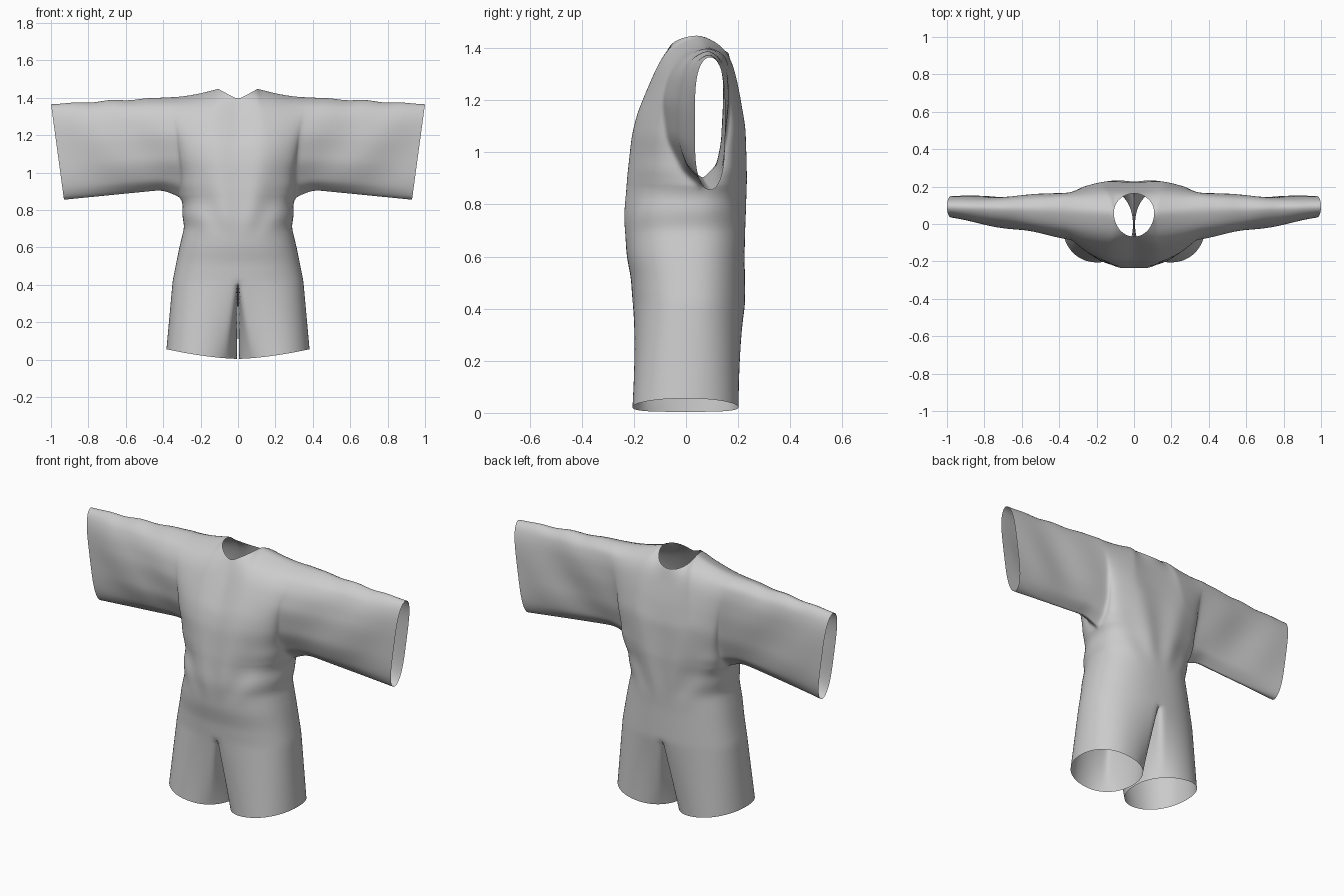
import bpy, bmesh, math
from math import sin, cos, pi, atan2

if "Cube" in bpy.data.objects:
    bpy.data.objects.remove(bpy.data.objects["Cube"])

N, M, R = 16, 5, 20          # columns per panel, neck columns, upper rows
Z0 = 0.865                   # underarm height
CROTCH = 0.42
TOP = 1.405                  # shoulder height at the armhole


def curve(*pts):
    """Interpolated profile lookup."""
    def f(z):
        if z <= pts[0][0]:
            return pts[0][1]
        for (a, p), (b, q) in zip(pts, pts[1:]):
            if z <= b:
                return p + (q - p) * (z - a) / (b - a)
        return pts[-1][1]
    return f


def lerp(a, b, t):
    return tuple(p + (q - p) * t for p, q in zip(a, b))


def smooth(t):
    t = min(max(t, 0), 1)
    return t * t * (3 - 2 * t)


# profiles against height: half width, centre depth, side seam depth, squareness
width = curve((.42, .350), (.6, .314), (.71, .287), (.78, .300), (.83, .294), (.87, .310),
              (1.0, .305), (1.2, .33), (TOP, .38))
mid = {-1: curve((.42, -.205), (.52, -.212), (.6, -.228), (.75, -.238), (.9, -.228), (1.05, -.212),
                 (1.13, -.192), (1.28, -.125), (TOP, -.07)),
       1: curve((.42, .228), (.6, .225), (.9, .232), (1.1, .226), (1.22, .205), (1.33, .18), (TOP, .165))}
seam = {-1: curve((.42, .01), (.75, .02), (.865, .06), (.93, -.01), (1.05, -.07), (1.2, -.09),
                  (1.3, -.065), (1.36, -.025), (1.39, .025), (TOP, .08)),
        1: curve((.42, .01), (.75, .02), (.865, .06), (.93, .115), (1.05, .15), (1.2, .168),
                 (1.3, .168), (1.36, .155), (1.39, .13), (TOP, .08))}
square = {-1: curve((.42, 2.35), (.7, 2.3), (1.0, 2.1), (TOP, 2.0)),
          1: curve((.42, 2.35), (.8, 2.3), (1.1, 2.8), (TOP, 2.2))}


def body_point(side, i, z):
    th = i / N * pi / 2
    p = square[side](z)
    c = cos(th) ** (2 / p) if i < N else 0
    x = width(z) * sin(th) ** (2 / p)
    y = seam[side](z) + (mid[side](z) - seam[side](z)) * c
    # folds fanning out from the waist
    amp = .006 * smooth((z - .62) / .2) * smooth((1.3 - z) / .3)
    y -= amp * c * side * cos(13 * atan2(x, z - .5))
    return (x, y, z)


def top_point(side, i):
    if i <= M:                                    # neckline
        a = i / M * pi / 2
        x = .11 * sin(a)
        if side < 0:
            return (x, .06 - .13 * cos(a), 1.39 + .06 * x / .11)
        return (x, .06 + .105 * cos(a), 1.45 - .07 * cos(a))
    k = (i - M) / (N - M)                         # shoulder seam
    return (.11 + .27 * k, .06 + .02 * k, TOP + (1.45 - TOP) * (1 - k) ** 1.8)


def upper_point(side, i, v):
    x, y, _ = body_point(side, i, Z0 + v * (TOP - Z0))
    xe, ye, _ = body_point(side, i, TOP)
    tx, ty, tz = top_point(side, i)
    return (x + (tx - xe) * v ** 3, y + (ty - ye) * v ** 14, Z0 + v * (tz - Z0))


def add_grid(bm, rows, closed=False):
    vs = [[bm.verts.new(p) for p in row] for row in rows]
    for a, b in zip(vs, vs[1:]):
        n = len(a)
        for i in range(n if closed else n - 1):
            j = (i + 1) % n
            bm.faces.new((a[i], a[j], b[j], b[i]))


bm = bmesh.new()


def half_ring(z):
    return [body_point(-1, i, z) for i in range(N + 1)] + \
           [body_point(1, i, z) for i in range(N - 1, -1, -1)]


# waist and hips
add_grid(bm, [half_ring(CROTCH + (Z0 - CROTCH) * k / 14) for k in range(15)])

# chest and back panels, rows packed toward underarm and shoulder
vs = [.25 * j / R + .75 * (.5 - .5 * cos(pi * j / R)) for j in range(R + 1)]
for side in (-1, 1):
    add_grid(bm, [[upper_point(side, i, v) for i in range(N + 1)] for v in vs])

# sleeve
arm = [upper_point(-1, N, v) for v in vs] + [upper_point(1, N, v) for v in vs[-2:0:-1]]
cuff = []
for side, vv in ((-1, vs), (1, vs[-2:0:-1])):
    for s in vv:
        hw = .058 * max(1 - abs(2 * s - 1) ** 4, 0) ** .55
        cuff.append((.93 + .07 * s, .092 + side * hw, .852 + .516 * s))
rows = []
for k in range(17):
    q = k / 16
    bell = sin(pi * q)
    row = []
    for n, (a, b) in enumerate(zip(arm, cuff)):
        x, y, z = lerp(a, b, q)
        s = vs[n] if n <= R else vs[2 * R - n]
        y += .009 * bell * sin(pi * s) * sin(13 * (x - .75 * z) + (1 if n > R else 0))
        if n > R:
            y -= .008 * bell
        # gusset under the arm, small wrinkles on top
        z += .042 * min(q / .15, (1 - q) / .85) * (1 - s) ** 4
        z += .005 * bell * s ** 4 * sin(30 * x)
        row.append((x, y, z))
    rows.append(row)
add_grid(bm, rows, True)

# trouser leg: outer half ring plus an inner arc rising to the crotch seam
K = 12
top = half_ring(CROTCH)
for k in range(1, K):
    t = k / K
    top.append((0, lerp(top[2 * N], top[0], t)[1], CROTCH - .05 * sin(pi * t)))
hem = []
for k in range(2 * N + K):
    if k <= 2 * N:
        a = -.72 * pi + 1.44 * pi * k / (2 * N)
    else:
        a = .72 * pi + .56 * pi * (k - 2 * N) / K
    ca, sa = cos(a), sin(a)
    e = 2 / 2.15
    x = .194 + .189 * math.copysign(abs(ca) ** e, ca)
    y = -.002 + .204 * math.copysign(abs(sa) ** e, sa)
    hem.append((x, y, .004 + .052 * (x / .385) ** 1.6))
rows = []
for k in range(13):
    t = k / 12
    row = []
    for a, b in zip(top, hem):
        x, y, _ = lerp(a, b, t)
        row.append((x, y, a[2] + (b[2] - a[2]) * t))
    rows.append(row)
add_grid(bm, rows, True)

# sew the panels together
bmesh.ops.remove_doubles(bm, verts=bm.verts, dist=.0008)
bmesh.ops.recalc_face_normals(bm, faces=bm.faces)
for f in bm.faces:
    f.smooth = True
mesh = bpy.data.meshes.new("jumpsuit")
bm.to_mesh(mesh)
bm.free()
suit = bpy.data.objects.new("jumpsuit", mesh)
bpy.context.collection.objects.link(suit)
mirror = suit.modifiers.new("mirror", 'MIRROR')
mirror.merge_threshold = .001
soft = suit.modifiers.new("soften", 'SUBSURF')
soft.levels = soft.render_levels = 1
